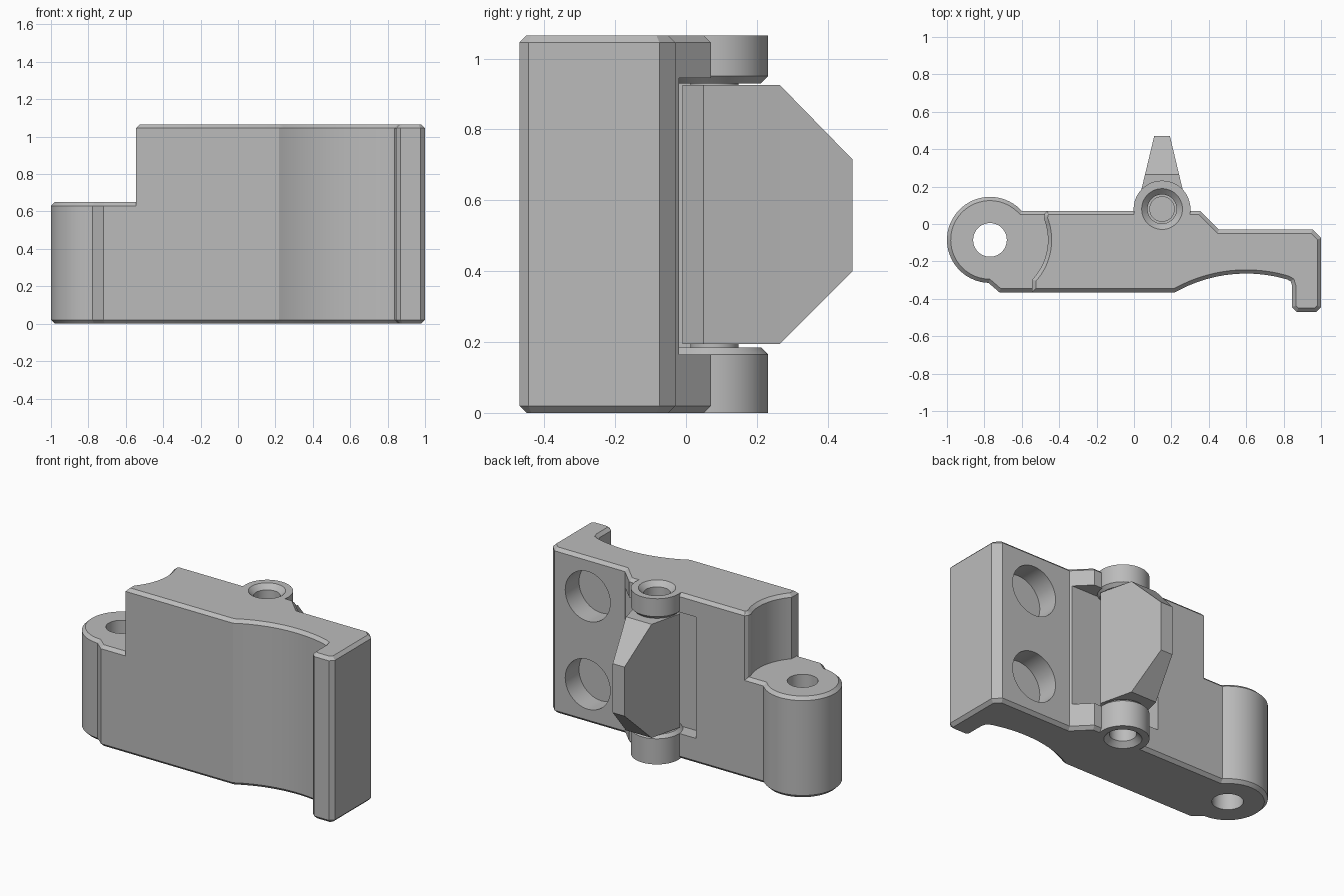
import bpy, bmesh, math
from mathutils import Vector

cube = bpy.data.objects.get("Cube")
if cube:
    bpy.data.objects.remove(cube, do_unlink=True)

grey = bpy.data.materials.new("plain grey")
grey.use_nodes = True
COLOUR = (0.5, 0.5, 0.5, 1)
grey.diffuse_color = COLOUR
grey.node_tree.nodes["Principled BSDF"].inputs["Base Color"].default_value = COLOUR

HEIGHT, CHAMFER = 1.065, 0.02
KNUCKLE = (-0.77, -0.085)
PIVOT = (0.15, 0.08)


def arc(centre, radius, start, end, steps):
    angles = [math.radians(start + (end - start) * i / steps) for i in range(steps + 1)]
    return [(centre[0] + radius * math.cos(a), centre[1] + radius * math.sin(a)) for a in angles]


def circle(centre, radius, steps=48):
    return arc(centre, radius, 0, 360, steps)[:-1]


def inset(outline, amount):
    """Move a counter-clockwise outline inwards with mitred corners."""
    pts = [Vector(p) for p in outline]
    result = []
    for i, p in enumerate(pts):
        a = (p - pts[i - 1]).normalized()
        b = (pts[(i + 1) % len(pts)] - p).normalized()
        n1, n2 = Vector((-a.y, a.x)), Vector((-b.y, b.x))
        result.append(tuple(p + (n1 + n2) * amount / (1 + n1.dot(n2))))
    return result


def loft(name, rings):
    """Skin a stack of equal-length 3D rings and cap both ends."""
    bm = bmesh.new()
    loops = [[bm.verts.new(p) for p in ring] for ring in rings]
    count = len(loops[0])
    for low, high in zip(loops, loops[1:]):
        for i in range(count):
            j = (i + 1) % count
            bm.faces.new((low[i], low[j], high[j], high[i]))
    bm.faces.new(loops[0][::-1])
    bm.faces.new(loops[-1])
    bmesh.ops.recalc_face_normals(bm, faces=bm.faces)
    mesh = bpy.data.meshes.new(name)
    bm.to_mesh(mesh)
    bm.free()
    mesh.materials.append(grey)
    obj = bpy.data.objects.new(name, mesh)
    bpy.context.collection.objects.link(obj)
    return obj


def prism(name, outline, z0, z1, low=0.0, high=0.0):
    """Upright prism; low and high are chamfers at its ends (negative flares)."""
    levels = [(z0, low)]
    if low:
        levels.append((z0 + abs(low), 0))
    if high:
        levels.append((z1 - abs(high), 0))
    levels.append((z1, high))
    return loft(name, [[(x, y, z) for x, y in (inset(outline, c) if c else outline)]
                       for z, c in levels])


def combine(target, other, operation):
    mod = target.modifiers.new("combine", 'BOOLEAN')
    mod.operation, mod.solver, mod.object = operation, 'EXACT', other
    bpy.context.view_layer.objects.active = target
    bpy.ops.object.modifier_apply(modifier=mod.name)
    bpy.data.objects.remove(other, do_unlink=True)


def smooth(obj):
    bpy.ops.object.select_all(action='DESELECT')
    obj.select_set(True)
    bpy.context.view_layer.objects.active = obj
    bpy.ops.object.shade_smooth_by_angle(angle=math.radians(25))


# Main plate: hollowed front, hooked lip, stepped back, scooped end
plate_outline = (
    [(-0.545, -0.365)]
    + arc((0.6, -1.037), 0.772, 119.5, 73.4, 20)
    + [(0.838, -0.307), (0.845, -0.33), (0.845, -0.445), (0.87, -0.47), (0.975, -0.47),
       (1.0, -0.445), (1.0, -0.075), (0.955, -0.03), (0.455, -0.03), (0.355, 0.07),
       (-0.465, 0.07), (-0.478, 0.055)]
    + arc(KNUCKLE, 0.31, 22, -43, 14)
    + [(-0.545, -0.32)])
body = prism("latch_body", plate_outline, 0, HEIGHT, CHAMFER, CHAMFER)

# Lower hinge knuckle joined to the plate
knuckle_outline = (
    [(-0.35, -0.365), (-0.35, 0.07), (-0.6, 0.07)]
    + arc(KNUCKLE, 0.23, 45, 268, 36)
    + [(-0.72, -0.365)])
combine(body, prism("knuckle", knuckle_outline, 0, 0.65, CHAMFER, CHAMFER), 'UNION')
combine(body, prism("hinge_hole", circle(KNUCKLE, 0.09), -0.1, 1), 'DIFFERENCE')

# Pocket behind the flap
pocket = [(-0.12, -0.02), (0.6, -0.02), (0.6, 0.3), (-0.12, 0.3)]
combine(body, prism("pocket", pocket, 0.165, 0.945), 'DIFFERENCE')

# Pivot barrels with countersunk bores
barrel = circle(PIVOT, 0.152)
combine(body, prism("lower_barrel", barrel, 0, 0.185, 0, CHAMFER), 'UNION')
combine(body, prism("upper_barrel", barrel, 0.93, HEIGHT, CHAMFER, 0), 'UNION')
bore = circle(PIVOT, 0.078)
combine(body, prism("lower_bore", bore, -0.001, 0.3, -0.032, 0), 'DIFFERENCE')
combine(body, prism("upper_bore", bore, 0.8, HEIGHT + 0.001, 0, -0.032), 'DIFFERENCE')

# Two blind round sockets in the back of the plate
for z in (0.25, 0.815):
    ring = circle((0.72, z), 0.16)
    socket = loft("socket", [[(x, y, h) for x, h in ring] for y in (-0.17, 0.1)])
    combine(body, socket, 'DIFFERENCE')
smooth(body)

# Tapered flap: sections of depth, half width, bottom and top
sections = [(-0.01, 0.09, 0.195, 0.925), (0.05, 0.143, 0.195, 0.925),
            (0.265, 0.091, 0.195, 0.925), (0.47, 0.042, 0.40, 0.715)]
loft("flap", [[(PIVOT[0] - w, y, lo), (PIVOT[0] + w, y, lo),
               (PIVOT[0] + w, y, hi), (PIVOT[0] - w, y, hi)]
              for y, w, lo, hi in sections])

# Pivot pin through the flap
pin = prism("pivot_pin", circle(PIVOT, 0.068), 0.17, 0.95)
smooth(pin)
